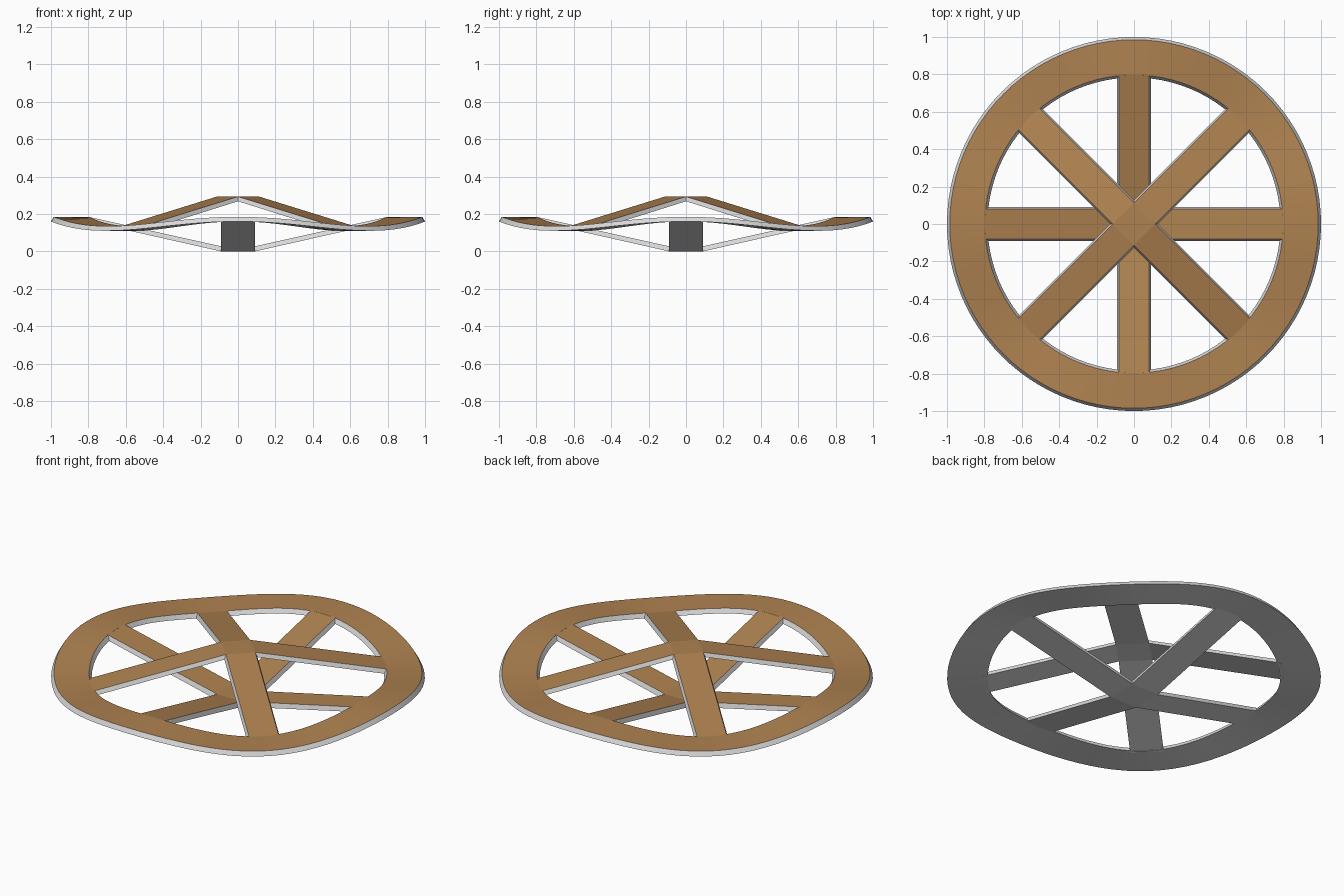
import bpy, bmesh, math
from mathutils import Matrix, Vector

if "Cube" in bpy.data.objects:
    bpy.data.objects.remove(bpy.data.objects["Cube"])

T = 0.025               # plate thickness
TOP_W, BOT_W = 0.08, 0.09   # spoke half widths (walls lean inward)


def material(name, rgb):
    m = bpy.data.materials.new(name)
    m.diffuse_color = (*rgb, 1)
    m.use_nodes = True
    m.node_tree.nodes["Principled BSDF"].inputs["Base Color"].default_value = m.diffuse_color
    return m


brown = material("brown top", (0.43, 0.225, 0.082))
grey = material("light grey edge", (0.70, 0.70, 0.70))


def finish(bm, name):
    me = bpy.data.meshes.new(name)
    bm.to_mesh(me)
    bm.free()
    ob = bpy.data.objects.new(name, me)
    bpy.context.collection.objects.link(ob)
    me.materials.append(brown)
    me.materials.append(grey)
    return ob


def ring_z(a):
    return 0.135 + 0.025 * math.cos(4 * a)


# Wavy rim: lowest at the diagonals, highest at the straight spokes
def make_rim():
    bm = bmesh.new()
    n = 96
    section = [(0.985, T), (0.797, T), (0.783, 0), (1.0, 0)]
    loops = []
    for i in range(n):
        a = 2 * math.pi * i / n
        loops.append([bm.verts.new((r * math.cos(a), r * math.sin(a), ring_z(a) + h))
                      for r, h in section])
    for i in range(n):
        p, q = loops[i], loops[(i + 1) % n]
        for k in range(4):
            f = bm.faces.new((p[k], q[k], q[(k + 1) % 4], p[(k + 1) % 4]))
            f.material_index = 0 if k == 0 else 1
            f.smooth = True
    bmesh.ops.recalc_face_normals(bm, faces=bm.faces)
    ob = finish(bm, "wavy_rim")
    bpy.context.view_layer.objects.active = ob
    ob.select_set(True)
    bpy.ops.object.shade_smooth_by_angle(angle=math.radians(30))
    ob.select_set(False)


# Four spokes sloping from a flat centre square to the rim
def make_cross(name, turn, z_mid, z_rim):
    bm = bmesh.new()

    def face(pts, rot, mat):
        f = bm.faces.new([bm.verts.new(rot @ Vector(p)) for p in pts])
        f.material_index = mat

    base = Matrix.Rotation(turn, 3, 'Z')
    for w, z, mat, d in ((TOP_W, z_mid + T, 0, 1), (BOT_W, z_mid, 1, -1)):
        face([(-w, -w, z), (w, -w, z), (w, w, z), (-w, w, z)][::d], base, mat)
    for i in range(4):
        rot = Matrix.Rotation(turn + i * math.pi / 2, 3, 'Z')
        t, b, e = TOP_W, BOT_W, 0.80
        zt, zb, et, eb = z_mid + T, z_mid, z_rim + T, z_rim
        face([(t, -t, zt), (e, -t, et), (e, t, et), (t, t, zt)], rot, 0)
        face([(b, b, zb), (e, b, eb), (e, -b, eb), (b, -b, zb)], rot, 1)
        face([(t, t, zt), (e, t, et), (e, b, eb), (b, b, zb)], rot, 1)
        face([(b, -b, zb), (e, -b, eb), (e, -t, et), (t, -t, zt)], rot, 1)
    bmesh.ops.remove_doubles(bm, verts=bm.verts, dist=1e-4)
    finish(bm, name)


make_rim()
make_cross("lower_straight_spokes", 0, 0.0, ring_z(0))
make_cross("upper_diagonal_spokes", math.pi / 4, 0.268, ring_z(math.pi / 4))
